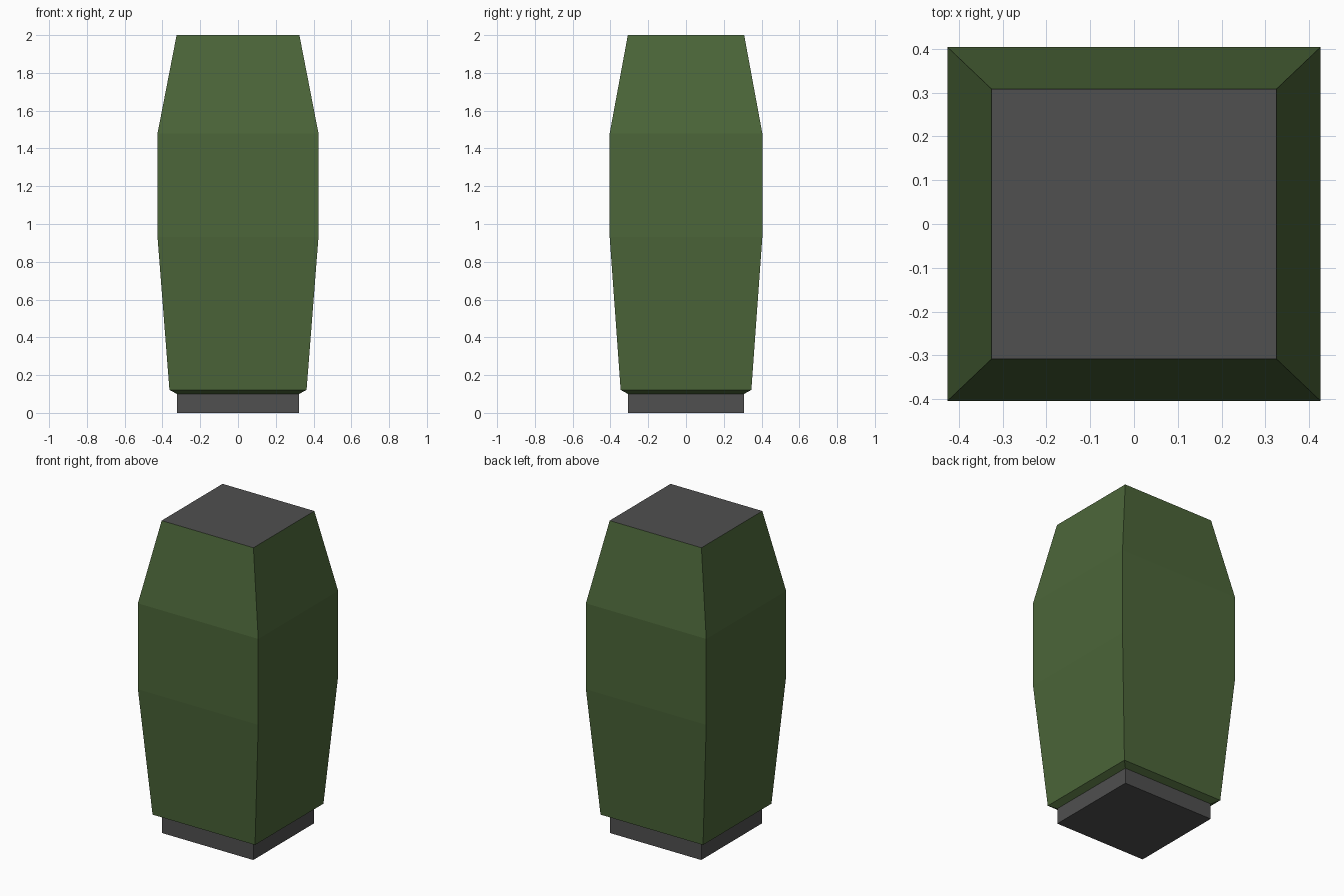
import bpy, bmesh

if "Cube" in bpy.data.objects:
    bpy.data.objects.remove(bpy.data.objects["Cube"])


def make_material(name, rgb):
    m = bpy.data.materials.new(name)
    m.diffuse_color = (*rgb, 1)
    m.use_nodes = True
    m.node_tree.nodes["Principled BSDF"].inputs["Base Color"].default_value = m.diffuse_color
    return m


GREEN = make_material("bin green", (0.072, 0.133, 0.041))
GREY = make_material("dark grey", (0.08, 0.08, 0.08))


def loft(name, rings, materials):
    """Stack rectangular rings (half x, half y, z) into a closed flat-shaded solid."""
    bm = bmesh.new()
    loops = [[bm.verts.new((sx * hx, sy * hy, z))
              for sx, sy in ((-1, -1), (1, -1), (1, 1), (-1, 1))]
             for hx, hy, z in rings]
    for low, high in zip(loops, loops[1:]):
        for i in range(4):
            j = (i + 1) % 4
            bm.faces.new((low[i], low[j], high[j], high[i]))
    bm.faces.new(loops[0][::-1])
    top = bm.faces.new(loops[-1])
    top.material_index = len(materials) - 1   # top takes the last colour
    mesh = bpy.data.meshes.new(name)
    bm.to_mesh(mesh)
    bm.free()
    for m in materials:
        mesh.materials.append(m)
    obj = bpy.data.objects.new(name, mesh)
    bpy.context.collection.objects.link(obj)
    return obj


# Recessed foot
loft("base_plinth", [(0.323, 0.307, 0), (0.323, 0.307, 0.1)], [GREY])

# Bulging bin body with a grey flat top
loft("bin_body", [(0.323, 0.307, 0.1), (0.363, 0.346, 0.122),
                  (0.426, 0.404, 0.93), (0.426, 0.404, 1.48),
                  (0.325, 0.308, 2.0)], [GREEN, GREY])
